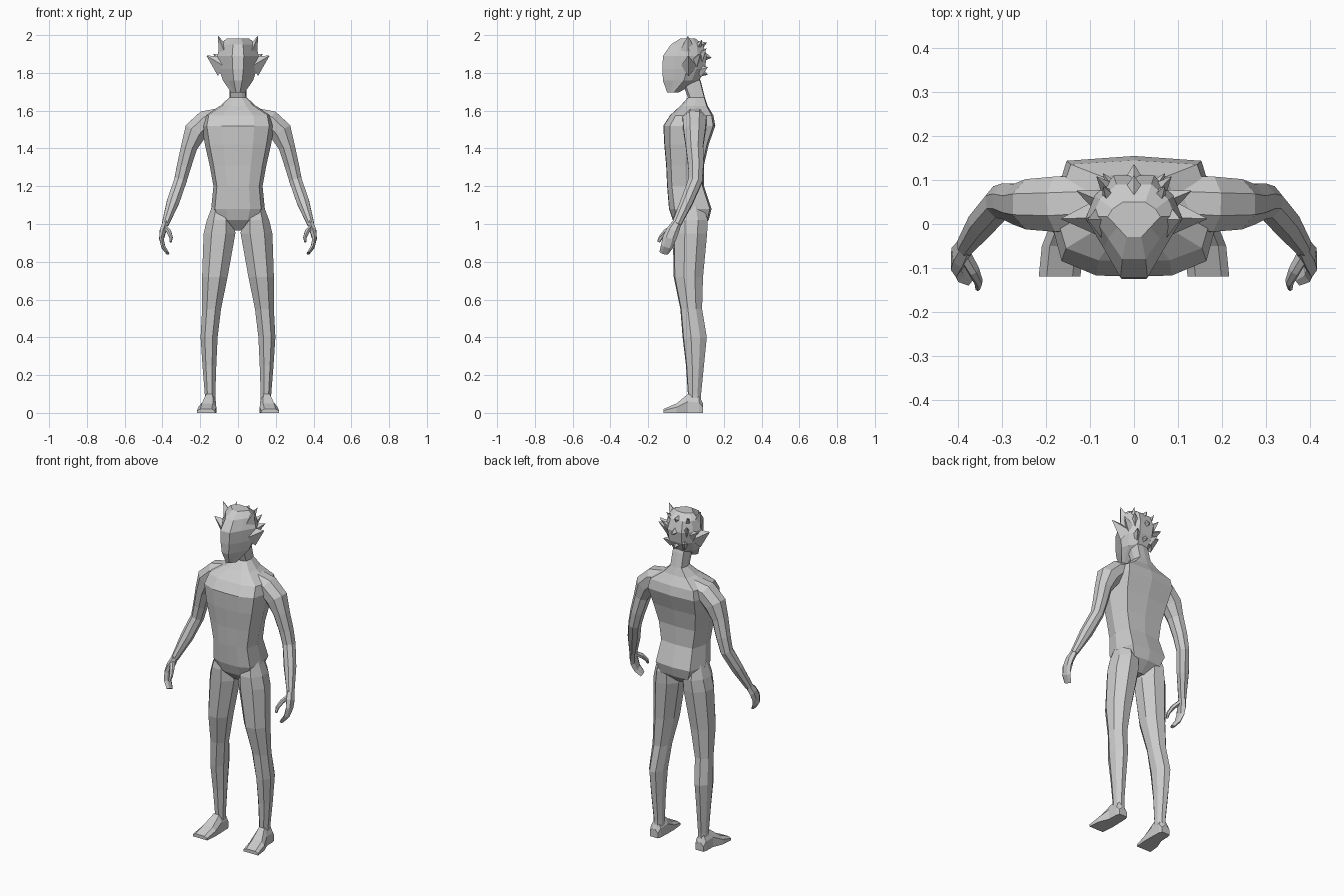
import bpy, bmesh
from mathutils import Vector

skin = bpy.data.materials.new("plain_grey")
skin.diffuse_color = (0.6, 0.6, 0.6, 1)


def loft(name, rings):
    """Skin a list of equal-length point rings and cap both ends."""
    bm = bmesh.new()
    vs = [[bm.verts.new(p) for p in ring] for ring in rings]
    n = len(vs[0])
    for a, b in zip(vs, vs[1:]):
        for i in range(n):
            j = (i + 1) % n
            bm.faces.new((a[i], a[j], b[j], b[i]))
    bm.faces.new(vs[0])
    bm.faces.new(vs[-1])
    bmesh.ops.recalc_face_normals(bm, faces=bm.faces[:])
    me = bpy.data.meshes.new(name)
    bm.to_mesh(me)
    bm.free()
    me.materials.append(skin)
    ob = bpy.data.objects.new(name, me)
    bpy.context.collection.objects.link(ob)
    return ob


def mirrored(ob):
    ob.modifiers.new("mirror", 'MIRROR').use_mirror_merge = False
    return ob


def symmetric(half, z, w, yf, yb):
    """Ring from half-section pairs (width fraction, depth fraction)."""
    right = [(x * w, yf + t * (yb - yf), z) for x, t in half]
    left = [(-x, y, z) for x, y, z in reversed(right) if x > 1e-6]
    return right + left


def tube(name, path, n=8):
    """Tube along (x, y, z, thickness, depth) points."""
    import math
    pts = [Vector(p[:3]) for p in path]
    rings = []
    for i, p in enumerate(path):
        t = (pts[min(i + 1, len(pts) - 1)] - pts[max(i - 1, 0)]).normalized()
        d = Vector((0, 1, 0))
        d = (d - t * d.dot(t)).normalized()
        s = t.cross(d)
        rings.append([pts[i] + s * p[3] * math.cos(a) + d * p[4] * math.sin(a)
                      for a in (2 * math.pi * (k + 0.5) / n for k in range(n))])
    return loft(name, rings)


# Torso and neck: z, half width, front y, back y
body_half = [(0, 0), (.45, .01), (.86, .13), (1, .5), (.8, .96), (0, 1)]
body = [(.965, .03, -.02, .06), (1.02, .115, -.07, .12), (1.08, .142, -.09, .135),
        (1.2, .13, -.10, .095), (1.31, .15, -.105, .095), (1.42, .175, -.115, .12),
        (1.52, .192, -.12, .155), (1.575, .18, -.085, .145), (1.625, .095, -.03, .115),
        (1.67, .046, .01, .10), (1.75, .045, -.02, .08), (1.8, .045, -.03, .06)]
loft("torso", [symmetric(body_half, *r) for r in body])

# Head: wedge towards the face, rounded crown
head_half = [(.28, 0), (.62, .28), (1, .58), (.82, .8), (.42, 1)]
head = [(1.695, .035, -.10, -.04), (1.76, .08, -.122, .07), (1.82, .10, -.125, .10),
        (1.89, .11, -.122, .11), (1.95, .095, -.08, .09), (1.982, .06, -.03, .05)]
loft("head", [symmetric(head_half, *r) for r in head])


# Hair spikes
def spike(name, base, tip, wide, tall):
    b, t = Vector(base), Vector(tip)
    d = (t - b).normalized()
    u = Vector((0, 0, 1)) if abs(d.z) < .8 else Vector((0, 1, 0))
    u = (u - d * u.dot(d)).normalized()
    v = d.cross(u)
    ring = [b + u * tall, b + v * wide, b - u * tall, b - v * wide]
    return loft(name, [ring, [t + (q - b) * .03 for q in ring]])


for name, base, tip, w, h in [
        ("side_hair", (.075, .015, 1.835), (.165, .012, 1.89), .045, .06),
        ("crown_horn", (.075, .01, 1.92), (.105, .01, 1.995), .03, .04),
        ("crown_tuft", (.05, .05, 1.92), (.07, .085, 1.975), .025, .03),
        ("rear_side_hair", (.07, .05, 1.86), (.13, .075, 1.90), .03, .035),
        ("rear_hair", (.05, .07, 1.88), (.085, .108, 1.93), .025, .03),
        ("nape_side_hair", (.04, .07, 1.81), (.07, .115, 1.83), .025, .035)]:
    mirrored(spike(name, base, tip, w, h))
for i, (base, tip) in enumerate([((0, .08, 1.89), (0, .135, 1.88)),
                                 ((0, .06, 1.94), (0, .11, 1.96)),
                                 ((0, .06, 1.81), (0, .115, 1.79))]):
    spike(f"back_hair_{i}", base, tip, .035, .035)

# Legs: z, inner x, outer x, front y, back y
leg_half = [(.3, 0), (.75, .04), (1, .35), (.95, .72), (.65, 1), (.25, .96), (0, .65), (0, .28)]
leg = [(1.10, .05, .135, -.05, .09), (1.02, .02, .165, -.07, .115), (.95, .014, .182, -.07, .112),
       (.72, .055, .19, -.065, .09), (.55, .09, .19, -.03, .085), (.40, .108, .198, -.018, .11),
       (.25, .115, .188, 0, .095), (.10, .12, .176, .01, .08), (.04, .12, .176, .01, .08)]
mirrored(loft("leg", [[(x0 + a * (x1 - x0), y0 + b * (y1 - y0), z) for a, b in leg_half]
                      for z, x0, x1, y0, y1 in leg]))

# Feet: y, inner x, outer x, top z
foot = [(.09, .125, .178, .05), (.07, .118, .184, .09), (.01, .116, .186, .10),
        (-.05, .115, .21, .05), (-.12, .122, .217, .02)]
mirrored(loft("foot", [[(x0, y, 0), (x1, y, 0), (x1, y, h * .6), (x1 - .018, y, h),
                        (x0 + .018, y, h), (x0, y, h * .6)] for y, x0, x1, h in foot]))

# Arms with shoulders
mirrored(tube("arm", [
    (.08, .05, 1.57, .05, .065), (.17, .045, 1.545, .062, .068), (.225, .045, 1.49, .066, .062),
    (.258, .045, 1.41, .047, .05), (.285, .052, 1.31, .041, .044), (.305, .05, 1.23, .036, .04),
    (.343, .005, 1.12, .036, .035), (.385, -.05, 1.0, .02, .026)]))

# Hands: curled fingers and a thumb
mirrored(tube("hand", [(.382, -.046, 1.01, .018, .024), (.397, -.07, .965, .02, .034),
                       (.405, -.088, .925, .014, .036), (.396, -.102, .88, .012, .032),
                       (.372, -.118, .845, .009, .024)], 6))
mirrored(tube("thumb", [(.388, -.065, .985, .014, .018), (.366, -.105, .96, .013, .016),
                        (.354, -.132, .93, .01, .012), (.356, -.146, .905, .006, .008)], 6))
